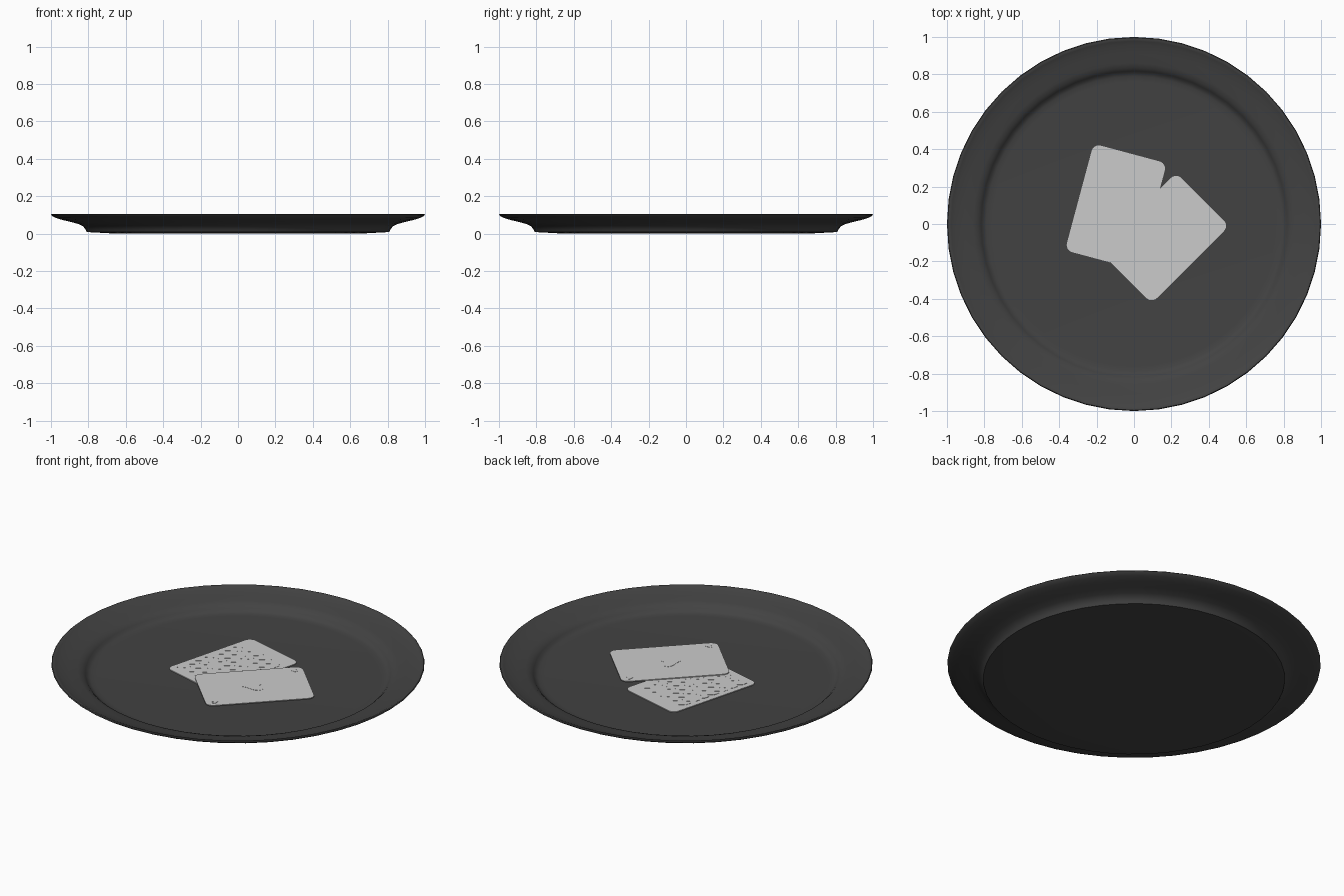
import bpy, bmesh, math
from mathutils import Matrix

if "Cube" in bpy.data.objects:
    bpy.data.objects.remove(bpy.data.objects["Cube"])

dark = bpy.data.materials.new("dark_glaze")
dark.diffuse_color = (0.055, 0.055, 0.055, 1)
dark.use_nodes = True
dark.node_tree.nodes["Principled BSDF"].inputs["Base Color"].default_value = dark.diffuse_color


def finish(name, bm):
    bmesh.ops.recalc_face_normals(bm, faces=bm.faces)
    me = bpy.data.meshes.new(name)
    bm.to_mesh(me)
    bm.free()
    ob = bpy.data.objects.new(name, me)
    bpy.context.collection.objects.link(ob)
    return ob


def lathe(name, profile, steps):
    bm = bmesh.new()
    vs = [bm.verts.new((r, 0, z)) for r, z in profile]
    es = [bm.edges.new(p) for p in zip(vs, vs[1:])]
    bmesh.ops.spin(bm, geom=vs + es, cent=(0, 0, 0), axis=(0, 0, 1),
                   angle=math.tau, steps=steps)
    bmesh.ops.remove_doubles(bm, verts=bm.verts, dist=1e-5)
    return finish(name, bm)


def prisms(name, outlines, z0, z1, place):
    """Extrude flat outlines from z0 to z1, then place them."""
    bm = bmesh.new()
    for pts in outlines:
        f = bm.faces.new([bm.verts.new((x, y, z0)) for x, y in pts])
        ext = bmesh.ops.extrude_face_region(bm, geom=[f], use_keep_orig=True)
        for v in ext["geom"]:
            if isinstance(v, bmesh.types.BMVert):
                v.co.z = z1
    bm.transform(place)
    return finish(name, bm)


def rounded_rect(w, h, r, n=6):
    pts = []
    for q, (sx, sy) in enumerate([(1, 1), (-1, 1), (-1, -1), (1, -1)]):
        for i in range(n + 1):
            a = math.pi / 2 * (q + i / n)
            pts.append((sx * (w / 2 - r) + r * math.cos(a),
                        sy * (h / 2 - r) + r * math.sin(a)))
    return pts


def heart(cx, cy, s):
    pts = []
    for i in range(28):
        t = math.tau * i / 28
        x = 16 * math.sin(t) ** 3
        y = (13 * math.cos(t) - 5 * math.cos(2 * t)
             - 2 * math.cos(3 * t) - math.cos(4 * t))
        pts.append((cx + s * x / 16, cy + s * y / 16))
    return pts


def zigzag(y, thick, w, amp, n):
    low = [(-w / 2 + w * i / n, y + amp * (i % 2)) for i in range(n + 1)]
    return low + [(x, v + thick) for x, v in reversed(low)]


def placed(x, y, deg):
    return Matrix.Translation((x, y, 0)) @ Matrix.Rotation(math.radians(deg), 4, 'Z')


# Plate: underside, flared rim, lip, well
profile = [(0, 0), (0.68, 0.001), (0.808, 0.008), (0.815, 0.022), (0.828, 0.038),
           (0.85, 0.050), (0.89, 0.061), (0.94, 0.073), (0.975, 0.084), (0.994, 0.094),
           (1.0, 0.101), (0.996, 0.105), (0.986, 0.105), (0.978, 0.101),
           (0.96, 0.094), (0.91, 0.081), (0.86, 0.071), (0.835, 0.063),
           (0.818, 0.048), (0.808, 0.036), (0.79, 0.029), (0.76, 0.027), (0, 0.026)]
plate = lathe("plate", profile, 48)
plate.data.materials.append(dark)
for o in bpy.context.selected_objects:
    o.select_set(False)
plate.select_set(True)
bpy.context.view_layer.objects.active = plate
bpy.ops.object.shade_smooth_by_angle(angle=math.radians(40))

# Two cards: the lower face down, the upper face up
card = rounded_rect(0.405, 0.59, 0.04)
lower = placed(-0.097, 0.092, -15)
upper = placed(0.16, -0.075, -45)
prisms("lower_card", [card], 0.026, 0.031, lower)
prisms("upper_card", [card], 0.034, 0.039, upper)

# Raised back pattern and face pips
prisms("card_back_pattern",
       [zigzag(-0.25 + 0.066 * i, 0.033, 0.34, 0.033, 10) for i in range(7)],
       0.0305, 0.0325, lower)
prisms("card_pips",
       [heart(0, 0, 0.06), heart(-0.16, 0.245, 0.02),
        [(-x, -y) for x, y in heart(-0.16, 0.245, 0.02)]],
       0.0385, 0.0405, upper)
